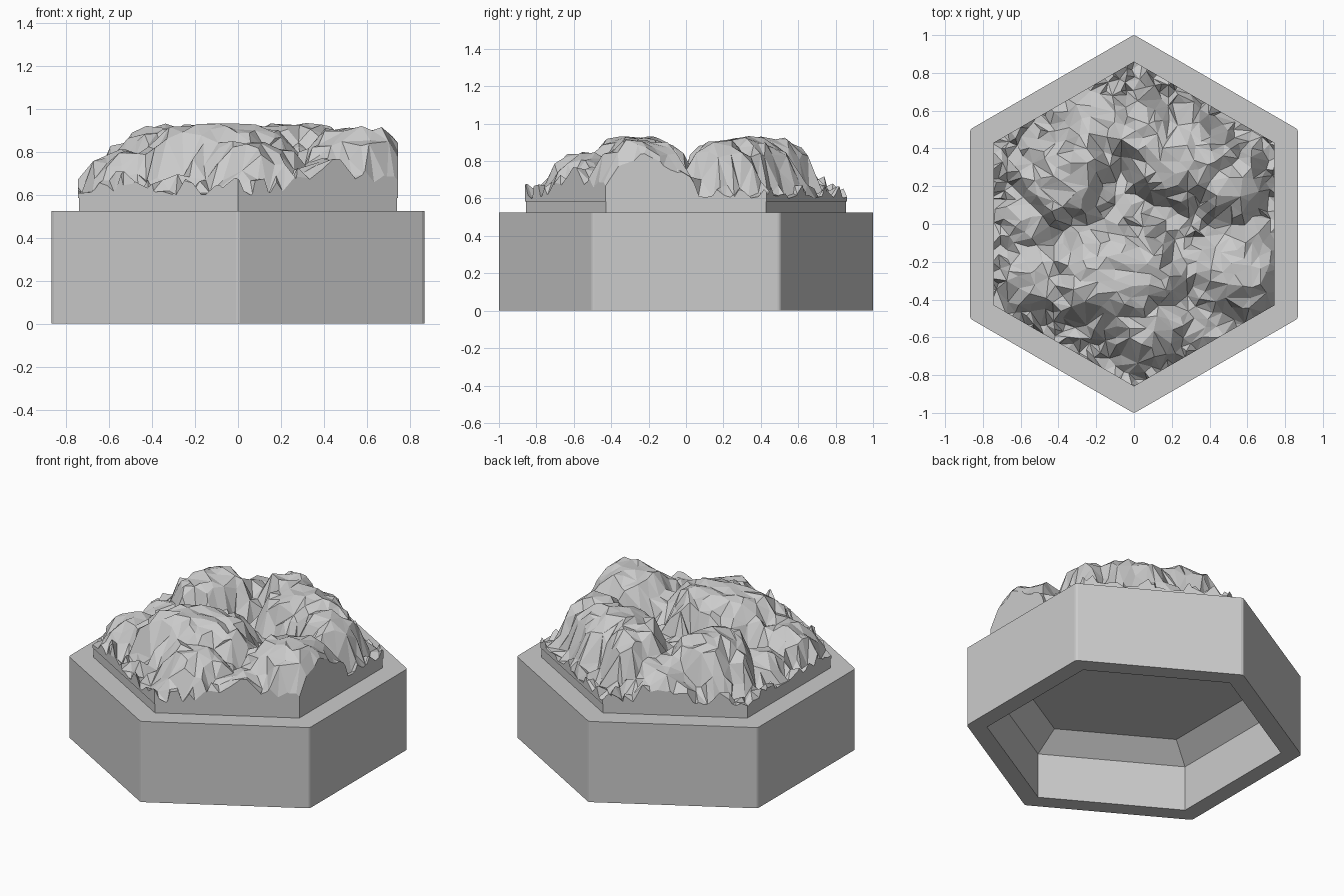
import bpy, bmesh, math, random
from mathutils import Vector, noise

if "Cube" in bpy.data.objects:
    bpy.data.objects.remove(bpy.data.objects["Cube"])

random.seed(4)
BASE_Z, PLINTH_Z = 0.525, 0.585
PLINTH_R, ROCK_R = 0.855, 0.86


def finish(bm, name):
    bmesh.ops.recalc_face_normals(bm, faces=bm.faces)
    me = bpy.data.meshes.new(name)
    bm.to_mesh(me)
    bm.free()
    ob = bpy.data.objects.new(name, me)
    bpy.context.collection.objects.link(ob)
    return ob


def hex_loft(bm, profile):
    """Stack six-sided rings of (radius, z), close both ends."""
    rings = []
    for r, z in profile:
        rings.append([bm.verts.new((r * math.sin(i * math.pi / 3),
                                    r * math.cos(i * math.pi / 3), z)) for i in range(6)])
    for a, b in zip(rings, rings[1:]):
        for i in range(6):
            j = (i + 1) % 6
            bm.faces.new((a[i], a[j], b[j], b[i]))
    bm.faces.new(rings[0])
    bm.faces.new(rings[-1])


# hollow hexagonal base, with softened outer corners
bm = bmesh.new()
hex_loft(bm, [(0.73, 0.40), (0.88, 0.295), (0.88, 0), (1.002, 0), (1.002, BASE_Z)])
corners = [e for e in bm.edges
           if all(v.co.xy.length > 0.95 for v in e.verts)
           and abs(e.verts[0].co.z - e.verts[1].co.z) > 0.3]
bmesh.ops.bevel(bm, geom=corners, offset=0.012, segments=2, affect='EDGES', profile=0.5)
finish(bm, "hex_base")

# low plinth under the rock
bm = bmesh.new()
hex_loft(bm, [(PLINTH_R, BASE_Z), (PLINTH_R, PLINTH_Z)])
finish(bm, "plinth")

# rock mounds: x, y, x radius, y radius, turn in degrees, top height
MOUNDS = [
    (-0.08, -0.27, 0.46, 0.34, 8, 0.93), (0.06, -0.52, 0.28, 0.25, 0, 0.84),
    (0.54, -0.25, 0.34, 0.27, 0, 0.91), (0.40, -0.50, 0.22, 0.20, 30, 0.76),
    (0.23, 0.36, 0.42, 0.28, -25, 0.93), (0.04, 0.47, 0.22, 0.24, 0, 0.92),
    (0.50, 0.20, 0.21, 0.22, 0, 0.91),
    (-0.36, 0.25, 0.28, 0.31, 0, 0.91), (-0.22, 0.50, 0.24, 0.24, 0, 0.80),
    (-0.54, 0.03, 0.16, 0.20, 0, 0.76), (-0.51, -0.30, 0.20, 0.22, 0, 0.80),
    (0.68, -0.04, 0.22, 0.13, 0, 0.75), (0.00, 0.05, 0.45, 0.22, 0, 0.69),
]


def height(x, y):
    p = Vector((x, y, 0))
    wx = x + 0.06 * noise.noise(p * 7 + Vector((3, 0, 1)))
    wy = y + 0.06 * noise.noise(p * 7 + Vector((0, 9, 4)))
    h = 0.60
    for mx, my, rx, ry, turn, top in MOUNDS:
        c, s = math.cos(math.radians(turn)), math.sin(math.radians(turn))
        dx, dy = wx - mx, wy - my
        d = math.hypot((dx * c + dy * s) / rx, (dy * c - dx * s) / ry)
        d += 0.16 * noise.noise(p * 12 + Vector((mx, my, 2)))
        h = max(h, 0.60 + (top - 0.60) * (1 - max(d, 0) ** 3.2))
    spike = 0.08 * random.random() ** 2 if h < 0.66 else 0
    h += 0.03 * noise.noise(p * 14) * min(1, (h - 0.58) * 8) + spike
    return min(max(h, 0.592), 0.93)


# jittered terrain sheet, trimmed to the hexagon
N, SIZE = 52, 0.92
bm = bmesh.new()
grid = []
for i in range(N + 1):
    row = []
    for j in range(N + 1):
        x = -SIZE + 2 * SIZE * i / N + random.uniform(-0.011, 0.011)
        y = -SIZE + 2 * SIZE * j / N + random.uniform(-0.011, 0.011)
        row.append(bm.verts.new((x, y, height(x, y))))
    grid.append(row)
for i in range(N):
    for j in range(N):
        a, b, c, d = grid[i][j], grid[i + 1][j], grid[i + 1][j + 1], grid[i][j + 1]
        if random.random() < 0.5:
            bm.faces.new((a, b, c))
            bm.faces.new((a, c, d))
        else:
            bm.faces.new((a, b, d))
            bm.faces.new((b, c, d))
sheet = finish(bm, "rock_terrain")

# thin the sheet into larger irregular facets
mod = sheet.modifiers.new("facets", 'DECIMATE')
mod.ratio = 0.42
thin = bpy.data.meshes.new_from_object(
    sheet.evaluated_get(bpy.context.evaluated_depsgraph_get()))
bpy.data.objects.remove(sheet)

bm = bmesh.new()
bm.from_mesh(thin)
for k in range(6):
    a = k * math.pi / 3
    n = Vector((math.cos(a), math.sin(a), 0))
    bmesh.ops.bisect_plane(bm, geom=bm.verts[:] + bm.edges[:] + bm.faces[:], dist=1e-5,
                           plane_co=n * ROCK_R * math.cos(math.pi / 6), plane_no=n,
                           clear_outer=True)
# cut walls straight down to the plinth
rim = [e for e in bm.edges if e.is_boundary]
ext = bmesh.ops.extrude_edge_only(bm, edges=rim)
for v in ext["geom"]:
    if isinstance(v, bmesh.types.BMVert):
        v.co.z = PLINTH_Z
finish(bm, "rock_terrain")
